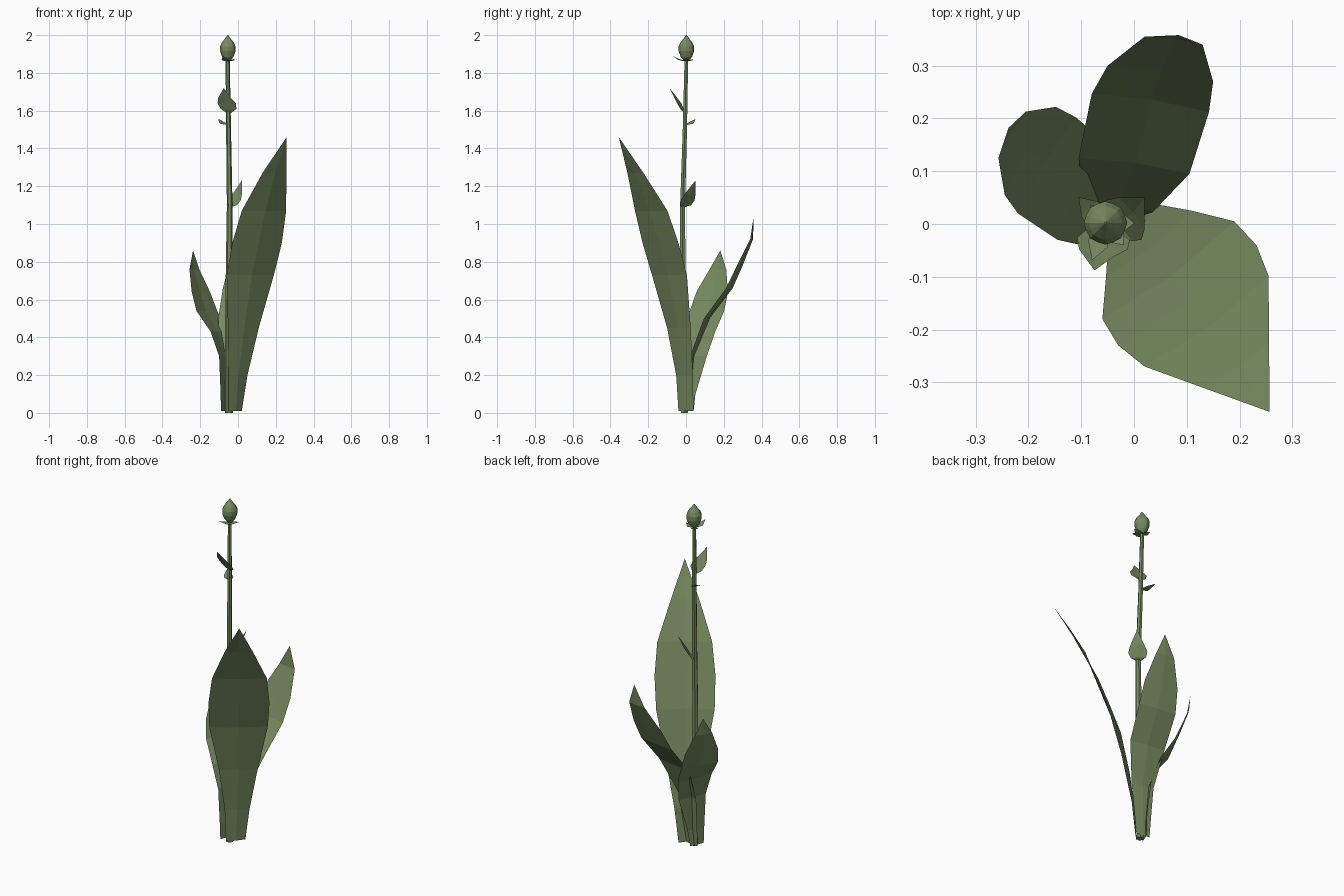
import bpy, bmesh, math
from mathutils import Vector

green = bpy.data.materials.new("leaf_green")
green.diffuse_color = (0.18, 0.255, 0.115, 1)


def make(name, bm):
    me = bpy.data.meshes.new(name)
    bm.to_mesh(me)
    bm.free()
    me.materials.append(green)
    ob = bpy.data.objects.new(name, me)
    bpy.context.collection.objects.link(ob)
    return ob


def leaf(name, rows, tip, cup):
    """Blade from rows of (z, left x, left y, right x, right y), with a sunken midrib."""
    bm = bmesh.new()
    prev = None
    out = Vector(tip) - Vector((-0.05, 0, 0))
    out.z = 0
    out.normalize()
    for z, lx, ly, rx, ry in rows:
        a, b = Vector((lx, ly, z)), Vector((rx, ry, z))
        mid = (a + b) / 2 + out * cup * (b - a).length
        cur = [bm.verts.new(p) for p in (a, mid, b)]
        if prev:
            for i in range(2):
                bm.faces.new((prev[i], prev[i + 1], cur[i + 1], cur[i]))
        prev = cur
    t = bm.verts.new(tip)
    for i in range(2):
        bm.faces.new((prev[i], prev[i + 1], t))
    return make(name, bm)


def loft(name, rings, n, flute=0.0):
    """Tube through rings of (x, y, z, radius); flute pulls in every other vertex."""
    bm = bmesh.new()
    loops = []
    for x, y, z, r in rings:
        loops.append([bm.verts.new((x + r * (1 - flute * (i % 2)) * math.cos(math.tau * i / n),
                                    y + r * (1 - flute * (i % 2)) * math.sin(math.tau * i / n), z))
                      for i in range(n)])
    for a, b in zip(loops, loops[1:]):
        for i in range(n):
            j = (i + 1) % n
            bm.faces.new((a[i], a[j], b[j], b[i]))
    bm.faces.new(loops[0][::-1])
    bm.faces.new(loops[-1])
    return make(name, bm)


# Stem, slightly bowed
loft("stem", [(-0.048, -0.008, 0, 0.021), (-0.05, -0.012, 0.4, 0.019),
              (-0.047, -0.018, 0.8, 0.017), (-0.044, -0.018, 1.1, 0.015),
              (-0.05, -0.006, 1.5, 0.013), (-0.055, 0.002, 1.88, 0.011)], 6)

# Three large blades
leaf("large_leaf_front", [
    (0.01, -0.05, -0.04, 0.02, 0.04),
    (0.2, -0.05, -0.052, 0.05, 0.036),
    (0.45, -0.053, -0.1, 0.11, 0.025),
    (0.73, -0.06, -0.18, 0.19, 0.005),
    (0.9, -0.03, -0.23, 0.232, -0.04),
    (1.07, 0.02, -0.27, 0.255, -0.098),
    (1.27, 0.13, -0.31, 0.256, -0.225)], (0.257, -0.356, 1.46), 0.04)
leaf("large_leaf_back", [
    (0.01, -0.09, 0.02, -0.01, 0.008),
    (0.3, -0.097, 0.045, 0.035, 0.022),
    (0.5, -0.105, 0.125, 0.105, 0.095),
    (0.66, -0.08, 0.247, 0.142, 0.212),
    (0.78, -0.05, 0.3, 0.15, 0.27),
    (0.92, 0.02, 0.355, 0.13, 0.34)], (0.085, 0.358, 1.04), 0.03)
leaf("large_leaf_left", [
    (0.01, -0.09, -0.035, -0.055, 0.04),
    (0.1, -0.092, -0.037, -0.045, 0.05),
    (0.3, -0.1, -0.04, -0.03, 0.11),
    (0.43, -0.145, -0.03, -0.055, 0.155),
    (0.54, -0.22, 0.02, -0.11, 0.202),
    (0.64, -0.245, 0.055, -0.148, 0.222),
    (0.76, -0.257, 0.125, -0.205, 0.213)], (-0.238, 0.182, 0.86), 0.03)

# Small leaves up the stem
leaf("small_leaf_low", [
    (1.09, -0.036, -0.022, -0.052, -0.004),
    (1.1, -0.005, -0.032, -0.06, 0.028),
    (1.125, 0.014, -0.03, -0.055, 0.045),
    (1.155, 0.02, -0.01, -0.03, 0.05)], (0.02, 0.05, 1.23), 0.05)
leaf("small_leaf_high", [
    (1.585, -0.057, -0.005, -0.04, -0.008),
    (1.61, -0.092, -0.012, -0.008, -0.03),
    (1.64, -0.108, -0.025, -0.012, -0.048),
    (1.67, -0.104, -0.048, -0.04, -0.063)], (-0.075, -0.088, 1.72), 0.05)
leaf("small_leaf_middle", [
    (1.525, -0.058, -0.008, -0.045, 0.005),
    (1.53, -0.092, 0.002, -0.055, 0.036),
    (1.538, -0.1, 0.015, -0.07, 0.043)], (-0.105, 0.051, 1.557), 0.03)

# Closed bud with fluted sides
loft("flower_bud", [(-0.054, 0.002, z, r) for z, r in (
    (1.866, 0.014), (1.885, 0.03), (1.915, 0.041), (1.94, 0.041),
    (1.96, 0.032), (1.98, 0.016), (2.0, 0.002))], 16, 0.04)

# Sepals under the bud
for k, (deg, length, rise) in enumerate([(0, 0.055, 0.015), (250, 0.075, 0.028),
                                         (130, 0.045, 0.012), (310, 0.055, 0.012)]):
    a = math.radians(deg)
    d, s = Vector((math.cos(a), math.sin(a))), Vector((-math.sin(a), math.cos(a)))
    c = Vector((-0.054, 0.002))
    rows = []
    for f, w in ((0.1, 0.01), (0.55, 0.02)):
        l, r = c + d * length * f - s * w, c + d * length * f + s * w
        rows.append((1.862 + rise * f * 0.5, l.x, l.y, r.x, r.y))
    p = c + d * length
    leaf("sepal_%d" % (k + 1), rows, (p.x, p.y, 1.862 + rise), 0.05)
